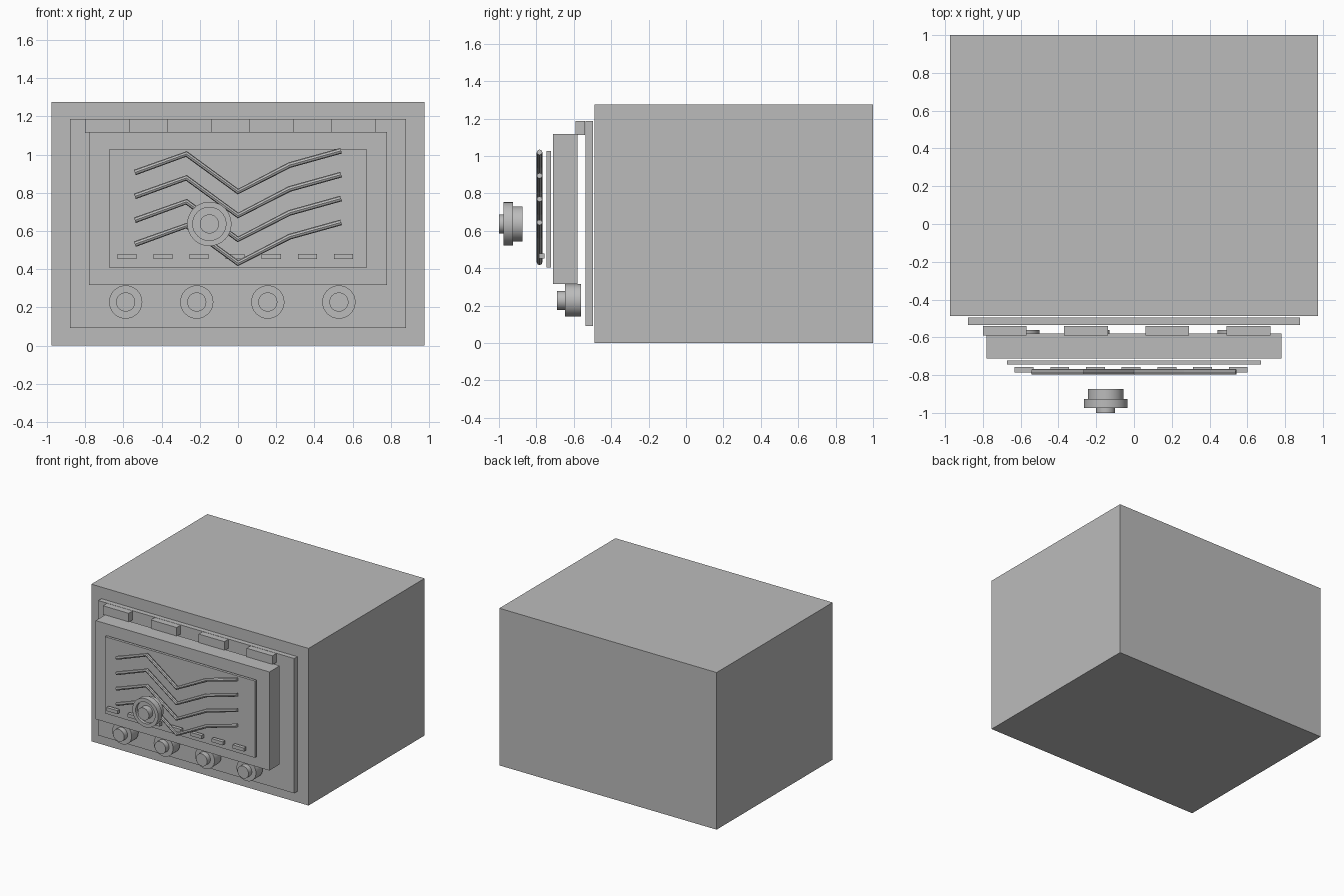
import bpy
import bmesh
import math
from mathutils import Matrix, Vector

cube = bpy.data.objects.get("Cube")
if cube:
    bpy.data.objects.remove(cube, do_unlink=True)

grey = bpy.data.materials.new("plain_grey")
grey.use_nodes = True
grey.diffuse_color = (0.5, 0.5, 0.5, 1)
grey.node_tree.nodes["Principled BSDF"].inputs["Base Color"].default_value = (0.5, 0.5, 0.5, 1)


def add_object(name, data):
    data.materials.append(grey)
    obj = bpy.data.objects.new(name, data)
    bpy.context.collection.objects.link(obj)
    return obj


def box(name, x, y, z):
    """Box from (min, max) pairs on each axis."""
    bm = bmesh.new()
    bmesh.ops.create_cube(bm, size=1)
    for v in bm.verts:
        v.co = Vector([(a + b) / 2 + c * (b - a) for (a, b), c in zip((x, y, z), v.co)])
    mesh = bpy.data.meshes.new(name)
    bm.to_mesh(mesh)
    bm.free()
    return add_object(name, mesh)


def turned(name, x, z, profile, sides=32):
    """Spin a (radius, y) profile about an axis running front to back."""
    bm = bmesh.new()
    verts = [bm.verts.new((r, y, 0)) for r, y in profile]
    edges = [bm.edges.new(pair) for pair in zip(verts, verts[1:])]
    bmesh.ops.spin(bm, geom=verts + edges, axis=(0, 1, 0), cent=(0, 0, 0),
                   angle=math.tau, steps=sides, use_duplicate=False)
    bmesh.ops.remove_doubles(bm, verts=bm.verts, dist=0.0005)
    bmesh.ops.recalc_face_normals(bm, faces=bm.faces)
    bmesh.ops.transform(bm, matrix=Matrix.Translation((x, 0, z)), verts=bm.verts)
    mesh = bpy.data.meshes.new(name)
    bm.to_mesh(mesh)
    bm.free()
    obj = add_object(name, mesh)
    bpy.ops.object.select_all(action='DESELECT')
    obj.select_set(True)
    bpy.context.view_layer.objects.active = obj
    bpy.ops.object.shade_smooth_by_angle(angle=math.radians(30))
    return obj


# Cabinet, face plate and door
box("cabinet", (-0.975, 0.975), (-0.488, 1.0), (0, 1.275))
box("face_plate", (-0.88, 0.88), (-0.536, -0.496), (0.092, 1.186))
box("door", (-0.78, 0.78), (-0.711, -0.579), (0.317, 1.117))
box("door_panel", (-0.673, 0.673), (-0.745, -0.723), (0.405, 1.028))

# Row of vent blocks above the door
for i in range(4):
    x = -0.80 + 0.43 * i
    box(f"vent_block_{i + 1}", (x, x + 0.232), (-0.59, -0.539), (1.113, 1.186))

# Row of small tabs low on the door
for i in range(7):
    x = -0.632 + 0.189 * i
    box(f"door_tab_{i + 1}", (x, x + 0.1), (-0.785, -0.757), (0.452, 0.48))

# Zigzag rods across the door
zigzag = [(-0.54, 0.906), (-0.27, 1.003), (0, 0.806), (0.27, 0.945), (0.54, 1.02)]
for i in range(4):
    curve = bpy.data.curves.new("zigzag_rod", 'CURVE')
    curve.dimensions = '3D'
    curve.bevel_depth = 0.015
    curve.bevel_resolution = 2
    curve.use_fill_caps = True
    spline = curve.splines.new('POLY')
    spline.use_smooth = False
    spline.points.add(len(zigzag) - 1)
    for point, (x, z) in zip(spline.points, zigzag):
        point.co = (x, -0.783, z - 0.125 * i, 1)
    add_object(f"zigzag_rod_{i + 1}", curve)

# Four control knobs along the bottom
for i in range(4):
    turned(f"control_knob_{i + 1}", -0.588 + 0.372 * i, 0.228,
           [(0, -0.562), (0.087, -0.562), (0.087, -0.648),
            (0.05, -0.648), (0.05, -0.69), (0, -0.69)])

# Large door handle knob with a recessed ring
turned("door_knob", -0.15, 0.637,
       [(0, -0.874), (0.094, -0.874), (0.094, -0.926), (0.116, -0.926),
        (0.116, -0.975), (0.087, -0.975), (0.087, -0.95), (0.05, -0.95),
        (0.05, -1.0), (0, -1.0)])
